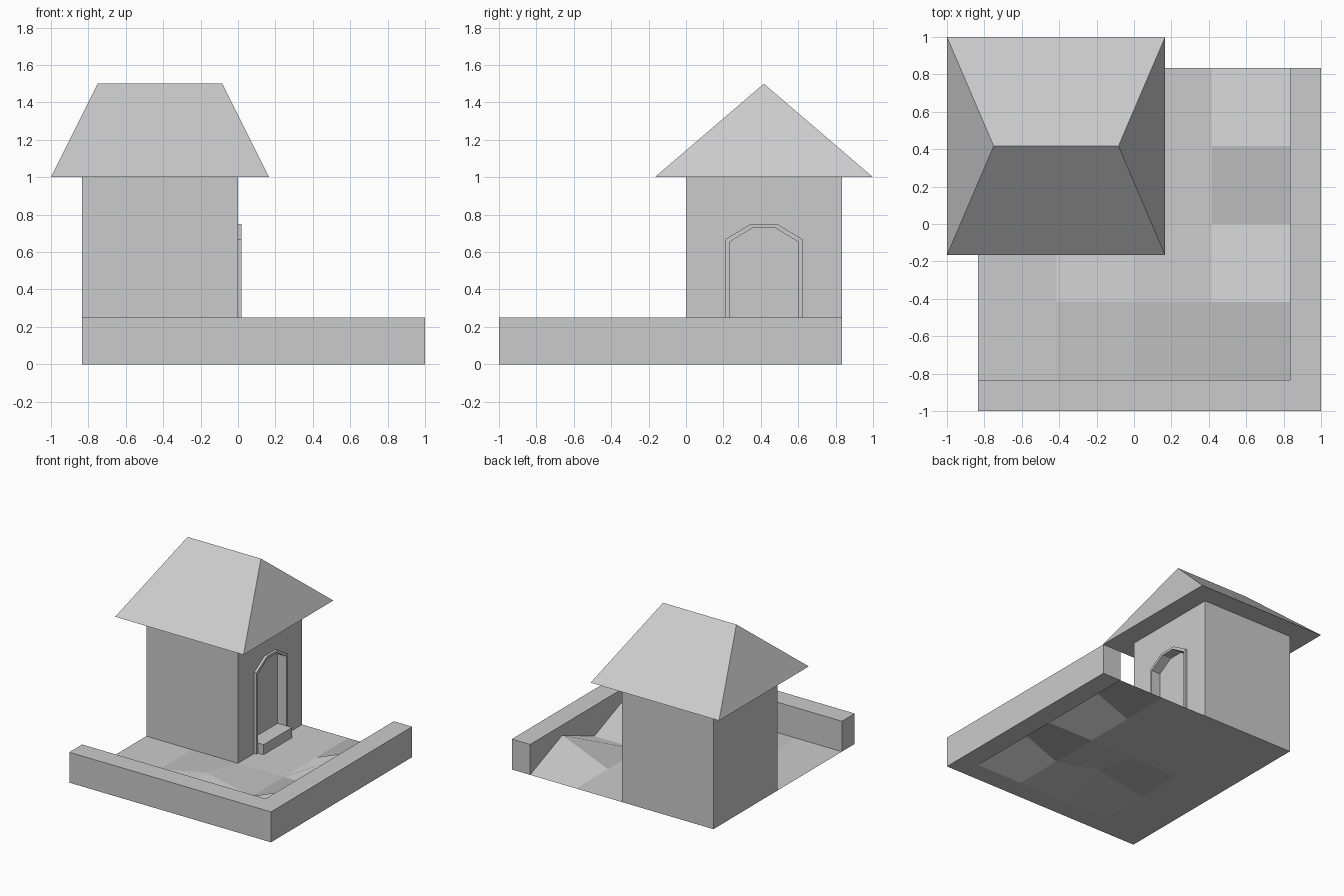
import bpy, bmesh
from mathutils import Vector

if "Cube" in bpy.data.objects:
    bpy.data.objects.remove(bpy.data.objects["Cube"])

S = 5 / 6      # half width of the yard
C = 5 / 12     # grid cell


def finish(name, bm):
    bmesh.ops.recalc_face_normals(bm, faces=bm.faces)
    mesh = bpy.data.meshes.new(name)
    bm.to_mesh(mesh)
    bm.free()
    obj = bpy.data.objects.new(name, mesh)
    bpy.context.collection.objects.link(obj)
    return obj


def prism(name, points, direction):
    """Extrude a closed planar outline along a direction."""
    bm = bmesh.new()
    face = bm.faces.new([bm.verts.new(p) for p in points])
    new = bmesh.ops.extrude_face_region(bm, geom=[face], use_keep_orig=True)["geom"]
    moved = [v for v in new if isinstance(v, bmesh.types.BMVert)]
    bmesh.ops.translate(bm, verts=moved, vec=Vector(direction))
    return finish(name, bm)


def box(name, lo, hi):
    pts = [(lo[0], lo[1], lo[2]), (hi[0], lo[1], lo[2]),
           (hi[0], hi[1], lo[2]), (lo[0], hi[1], lo[2])]
    return prism(name, pts, (0, 0, hi[2] - lo[2]))


def arch(half, top_half, shoulder, top, base):
    """Doorway outline as (y, z) pairs with chamfered top corners."""
    right = [(C + half, base), (C + half, shoulder), (C + top_half, top)]
    return [(2 * C - y, z) for y, z in right] + right[::-1]


# House body with a recessed doorway
house = box("house_body", (-S, 0, 0), (0, S, 1))
inner = arch(0.185, 0.06, 0.653, 0.73, -0.1)
cutter = prism("doorway_cutter", [(-0.06, y, z) for y, z in inner], (0.2, 0, 0))
cutter.hide_render = True
cut = house.modifiers.new("doorway", "BOOLEAN")
cut.operation = "DIFFERENCE"
cut.solver = "EXACT"
cut.object = cutter
bpy.context.view_layer.objects.active = house
house.select_set(True)
bpy.ops.object.modifier_apply(modifier="doorway")
bpy.data.objects.remove(cutter)

# Raised door frame and doorstep
outer = arch(0.207, 0.07, 0.668, 0.75, 0)
inner = arch(0.185, 0.06, 0.653, 0.73, 0)
prism("door_frame", [(0, y, z) for y, z in outer + inner[::-1]], (0.02, 0, 0))
box("doorstep", (-0.06, C - 0.185, 0), (0.07, C + 0.185, 0.083))

# Hipped roof
bm = bmesh.new()
for x in (-1, 1 / 6):
    for y in (-1 / 6, 1):
        bm.verts.new((x, y, 1))
for x in (-0.75, -0.083):
    bm.verts.new((x, C, 1.5))
bmesh.ops.convex_hull(bm, input=bm.verts)
bmesh.ops.dissolve_limit(bm, angle_limit=0.01, verts=bm.verts, edges=bm.edges)
finish("roof", bm)

# L-shaped garden wall
outline = [(-S, -1), (1, -1), (1, S), (S, S), (S, -S), (-S, -S)]
prism("garden_wall", [(x, y, 0) for x, y in outline], (0, 0, 0.25))

# Yard sheet with low mounds, open beneath the house
mounds = {(4, 3): 1 / 6, (4, 1): 1 / 6, (2, 1): 1 / 12}
bm = bmesh.new()
grid = {(i, j): bm.verts.new((-S + i * C, -S + j * C, mounds.get((i, j), 0)))
        for i in range(5) for j in range(5)}
for i in range(4):
    for j in range(4):
        if i < 2 and j >= 2:
            continue
        bm.faces.new([grid[i, j], grid[i + 1, j], grid[i + 1, j + 1], grid[i, j + 1]])
bmesh.ops.delete(bm, geom=[v for v in bm.verts if not v.link_faces], context="VERTS")
finish("yard_ground", bm)
